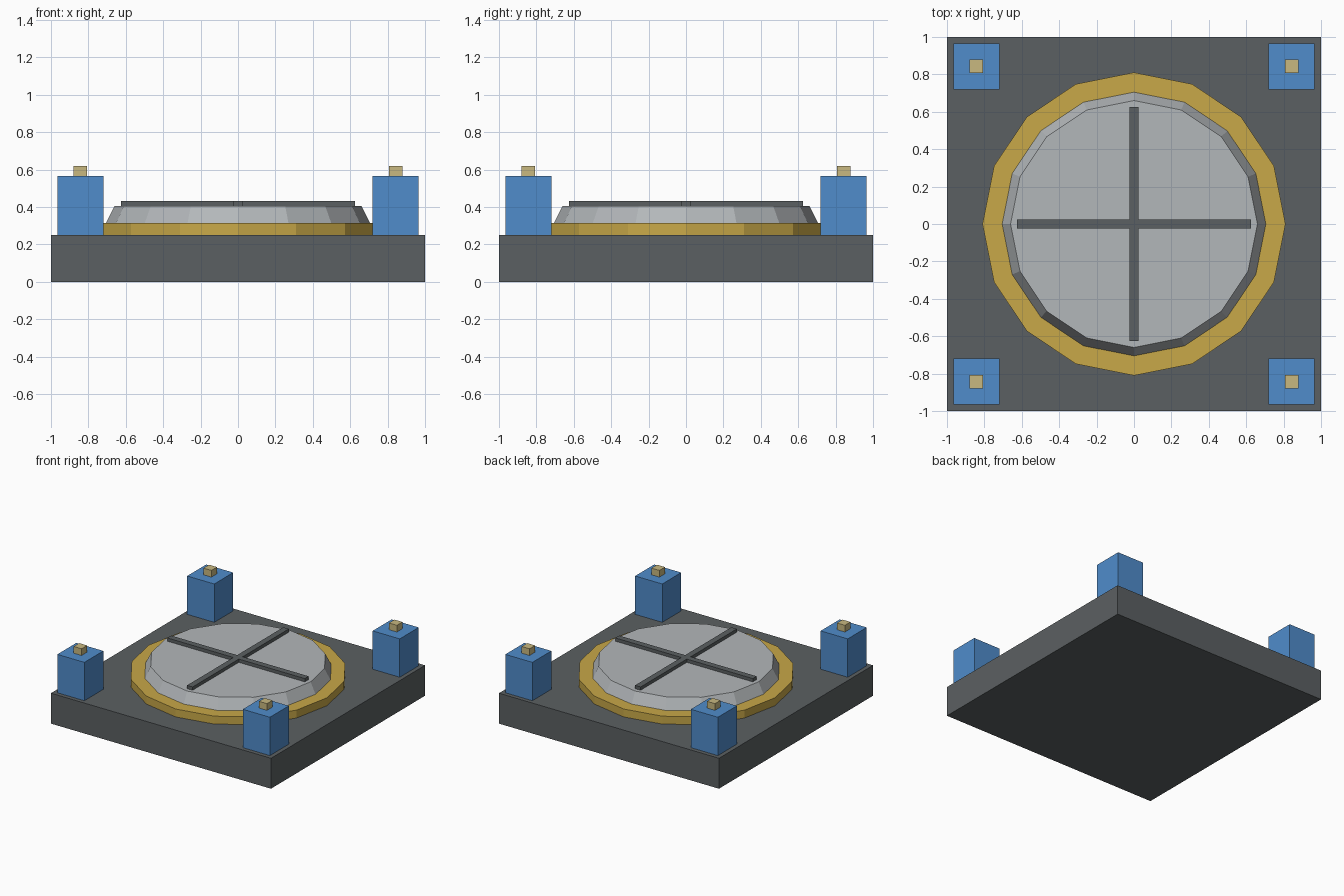
import bpy
import math
from mathutils import Matrix

default = bpy.data.objects.get("Cube")
if default:
    bpy.data.objects.remove(default, do_unlink=True)


def material(name, color):
    mat = bpy.data.materials.new(name)
    mat.use_nodes = True
    mat.diffuse_color = (*color, 1)
    mat.node_tree.nodes["Principled BSDF"].inputs["Base Color"].default_value = (*color, 1)
    return mat


dark_grey = material("dark_grey", (0.105, 0.117, 0.122))
light_grey = material("light_grey", (0.45, 0.475, 0.49))
gold = material("gold", (0.578, 0.392, 0.065))
blue = material("blue", (0.08, 0.262, 0.597))
tan = material("tan", (0.578, 0.479, 0.216))


def finish(name, mat):
    obj = bpy.context.object
    obj.name = obj.data.name = name
    obj.data.materials.append(mat)
    return obj


def box(name, mat, x, y, width, depth, bottom, top):
    bpy.ops.mesh.primitive_cube_add(size=1, location=(x, y, (bottom + top) / 2))
    obj = finish(name, mat)
    obj.data.transform(Matrix.Diagonal((width, depth, top - bottom, 1)))
    return obj


def disc(name, mat, r_bottom, r_top, bottom, top):
    bpy.ops.mesh.primitive_cone_add(vertices=16, radius1=r_bottom, radius2=r_top,
                                    depth=top - bottom, location=(0, 0, (bottom + top) / 2))
    return finish(name, mat)


# Square base slab
box("base", dark_grey, 0, 0, 2, 2, 0, 0.25)

# Round hatch: collar and bevelled lid
disc("collar", gold, 0.81, 0.81, 0.25, 0.315)
disc("lid", light_grey, 0.705, 0.66, 0.315, 0.405)

# Crossed bars on the lid
box("cross_bar_x", dark_grey, 0, 0, 1.25, 0.05, 0.4, 0.432)
box("cross_bar_y", dark_grey, 0, 0, 0.05, 1.25, 0.4, 0.432)

# Corner posts with small studs
for side, sx in (("left", 1), ("right", -1)):
    for end, sy in (("front", -1), ("back", 1)):
        x, y = sx * 0.843, sy * 0.843
        box(f"{end}_{side}_post", blue, x, y, 0.246, 0.246, 0.25, 0.565)
        box(f"{end}_{side}_stud", tan, x, y, 0.072, 0.072, 0.565, 0.62)
